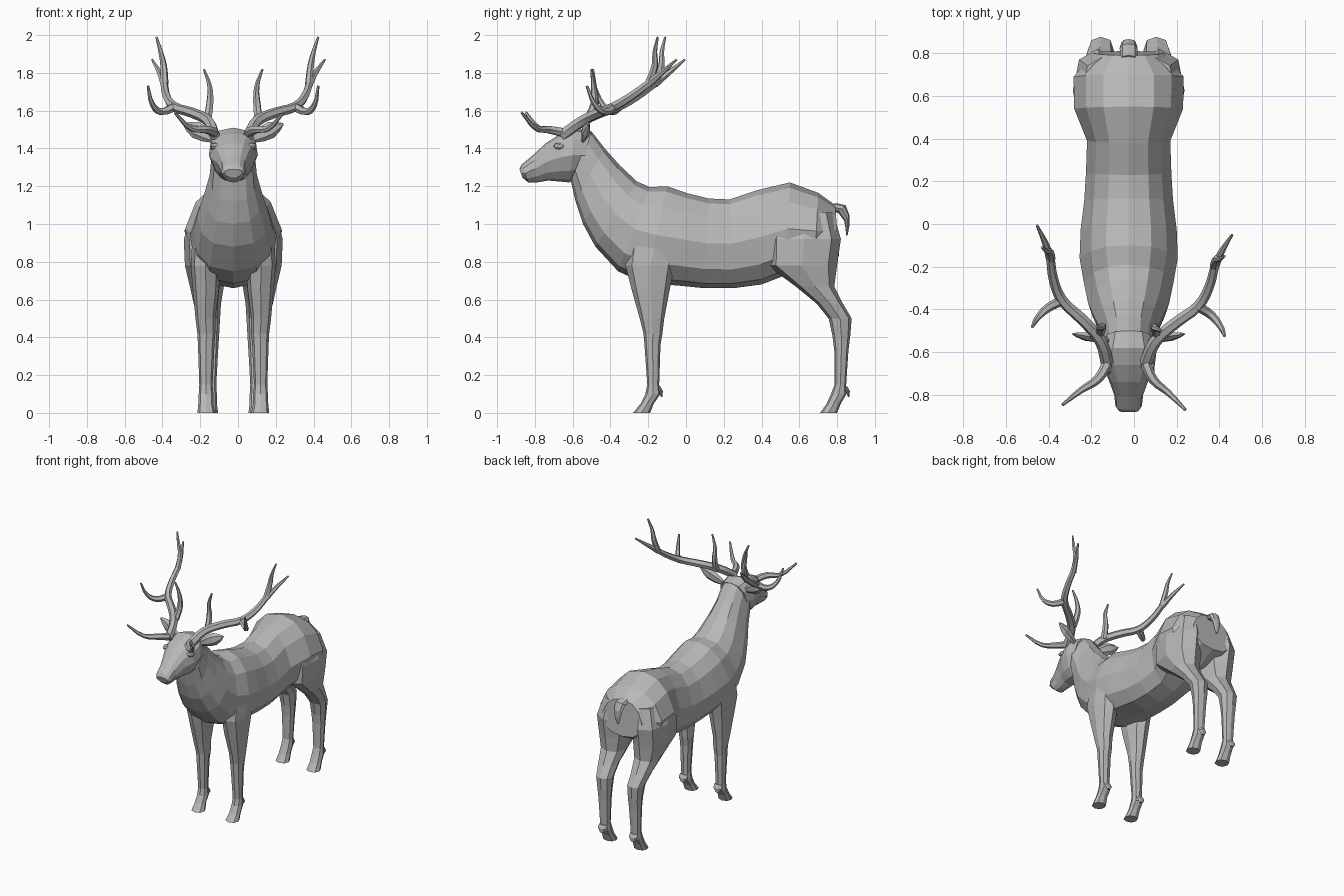
import bpy, bmesh
from math import sin, cos, pi, copysign, radians
from mathutils import Vector, Matrix

default_cube = bpy.data.objects.get("Cube")
if default_cube:
    bpy.data.objects.remove(default_cube, do_unlink=True)

CENTRE_X = -0.025  # the body stands slightly off the antlers' centre

grey = bpy.data.materials.new("plain grey")
grey.use_nodes = True
GREY = (0.48, 0.48, 0.48, 1)
grey.diffuse_color = GREY
grey.node_tree.nodes["Principled BSDF"].inputs["Base Color"].default_value = GREY


def add_object(name, data, x=CENTRE_X, mirrored=False):
    obj = bpy.data.objects.new(name, data)
    bpy.context.scene.collection.objects.link(obj)
    data.materials.append(grey)
    obj.location.x = x
    if mirrored:
        obj.modifiers.new("mirror", 'MIRROR')
    return obj


def loft(name, rings, mirrored=False):
    """Skin a list of closed rings and cap both ends."""
    bm = bmesh.new()
    loops = [[bm.verts.new(p) for p in ring] for ring in rings]
    count = len(loops[0])
    for a, b in zip(loops, loops[1:]):
        for i in range(count):
            j = (i + 1) % count
            bm.faces.new((a[i], a[j], b[j], b[i]))
    bm.faces.new(loops[0])
    bm.faces.new(loops[-1])
    bmesh.ops.recalc_face_normals(bm, faces=bm.faces)
    mesh = bpy.data.meshes.new(name)
    bm.to_mesh(mesh)
    bm.free()
    return add_object(name, mesh, mirrored=mirrored)


def rounded(sides, power):
    """Unit rounded-box outline as (across, along) pairs."""
    def soften(v):
        return copysign(abs(v) ** power, v) if abs(v) > 1e-6 else 0.0
    angles = [2 * pi * i / sides for i in range(sides)]
    return [(soften(cos(a)), soften(sin(a))) for a in angles]


def spine_ring(top_y, top_z, low_y, low_z, half_width, taper_top, taper_low):
    top, low = Vector((0, top_y, top_z)), Vector((0, low_y, low_z))
    middle, half = (top + low) / 2, (top - low) / 2
    ring = []
    for across, along in rounded(12, 0.8):
        taper = 1 - (taper_top * along if along > 0 else -taper_low * along)
        ring.append(middle + half * along + Vector((across * half_width * taper, 0, 0)))
    return ring


def leg_ring(z, front, back, inner, outer):
    return [Vector(((inner + outer) / 2 + u * (outer - inner) / 2,
                    (front + back) / 2 + v * (back - front) / 2, z))
            for u, v in rounded(8, 0.85)]


# Neck, trunk and rump: top y, top z, bottom y, bottom z, half width
trunk = [
    (-0.50, 1.49, -0.61, 1.23, 0.115), (-0.43, 1.40, -0.585, 1.12, 0.125),
    (-0.35, 1.31, -0.545, 1.0, 0.155), (-0.26, 1.225, -0.48, 0.88, 0.19),
    (-0.19, 1.195, -0.36, 0.75, 0.21), (-0.10, 1.20, -0.22, 0.685, 0.23),
    (0, 1.165, -0.05, 0.675, 0.225), (0.12, 1.135, 0.10, 0.66, 0.208),
    (0.23, 1.13, 0.25, 0.66, 0.20), (0.38, 1.18, 0.40, 0.68, 0.195),
    (0.55, 1.22, 0.53, 0.73, 0.255), (0.70, 1.165, 0.68, 0.76, 0.258),
    (0.79, 1.10, 0.81, 0.83, 0.165),
]
loft("body", [spine_ring(*r, 0.22, 0) for r in trunk])

# Head, from the nape to the nose
skull = [
    (-0.50, 1.49, -0.57, 1.24, 0.11), (-0.58, 1.51, -0.62, 1.22, 0.13),
    (-0.66, 1.48, -0.67, 1.225, 0.122), (-0.74, 1.43, -0.73, 1.23, 0.092),
    (-0.81, 1.365, -0.79, 1.22, 0.068), (-0.87, 1.315, -0.835, 1.22, 0.062),
    (-0.882, 1.29, -0.865, 1.245, 0.048),
]
loft("head", [spine_ring(*r, 0, 0.3) for r in skull])

# Legs: height, front y, back y, inner x, outer x
front_leg = [
    (0.95, -0.30, 0, 0.08, 0.215), (0.78, -0.32, -0.06, 0.07, 0.225),
    (0.66, -0.29, -0.085, 0.075, 0.215), (0.50, -0.245, -0.115, 0.095, 0.20),
    (0.42, -0.225, -0.125, 0.095, 0.19), (0.36, -0.22, -0.135, 0.10, 0.187),
    (0.15, -0.205, -0.142, 0.11, 0.18), (0.10, -0.215, -0.135, 0.105, 0.183),
    (0.05, -0.24, -0.17, 0.105, 0.185), (0, -0.28, -0.19, 0.095, 0.19),
]
hind_leg = [
    (1.06, 0.48, 0.78, 0.04, 0.215), (0.92, 0.43, 0.82, 0.03, 0.262),
    (0.78, 0.43, 0.80, 0.03, 0.256), (0.67, 0.58, 0.785, 0.05, 0.23),
    (0.58, 0.69, 0.83, 0.065, 0.21), (0.50, 0.755, 0.877, 0.07, 0.19),
    (0.41, 0.775, 0.87, 0.075, 0.18), (0.33, 0.785, 0.86, 0.08, 0.175),
    (0.15, 0.787, 0.848, 0.09, 0.167), (0.10, 0.767, 0.85, 0.087, 0.17),
    (0.05, 0.745, 0.82, 0.087, 0.172), (0, 0.71, 0.80, 0.08, 0.178),
]
loft("front_legs", [leg_ring(*r) for r in front_leg], mirrored=True)
loft("hind_legs", [leg_ring(*r) for r in hind_leg], mirrored=True)

# Dew claws behind each fetlock
for name, x, y in (("front_dew_claws", 0.145, -0.145), ("hind_dew_claws", 0.13, 0.845)):
    rings = []
    for z, shift, size in ((0.14, 0, 0.022), (0.115, 0.012, 0.024), (0.085, 0.016, 0.01)):
        rings.append([Vector((x + u * size * 1.4, y + shift + v * size / 2, z))
                      for u, v in rounded(6, 1)])
    loft(name, rings, mirrored=True)

# Ears: flattened leaves pointing outward and up
ear_base, ear_tip = Vector((0.10, -0.545, 1.45)), Vector((0.265, -0.515, 1.53))
ear_side = Vector((-0.4, 0, 0.9))
ear_rings = []
for t, width in ((0, 0.022), (0.3, 0.04), (0.6, 0.045), (0.85, 0.025), (1, 0.004)):
    centre = ear_base.lerp(ear_tip, t)
    ear_rings.append([centre + ear_side * width * u + Vector((0, v * width * 0.5, 0))
                      for u, v in rounded(6, 1)])
loft("ears", ear_rings, mirrored=True)

# Eyes set into the sides of the head
eye_rings = []
for x, size in ((0.08, 0.03), (0.116, 0.026), (0.122, 0.014)):
    eye_rings.append([Vector((x, -0.672 + u * size, 1.412 + v * size * 0.65))
                      for u, v in rounded(8, 1)])
loft("eyes", eye_rings, mirrored=True)

# Short drooping tail
tail_rings = []
for y, z, width, depth in ((0.77, 1.09, 0.04, 0.03), (0.825, 1.08, 0.042, 0.028),
                           (0.852, 1.03, 0.034, 0.02), (0.855, 0.98, 0.022, 0.014),
                           (0.852, 0.94, 0.008, 0.006)):
    tail_rings.append([Vector((u * width, y + v * depth * 0.7, z + v * depth * 0.7))
                       for u, v in rounded(8, 1)])
loft("tail", tail_rings)

# Antler branches: start radius, end radius, path
branches = [
    (0.03, 0.02, [(0.055, -0.655, 1.47), (0.10, -0.55, 1.545), (0.20, -0.46, 1.59),
                  (0.30, -0.385, 1.62), (0.35, -0.30, 1.67), (0.38, -0.19, 1.75)]),
    (0.021, 0.006, [(0.375, -0.20, 1.74), (0.385, -0.165, 1.84), (0.40, -0.165, 1.91),
                    (0.425, -0.15, 1.99)]),
    (0.021, 0.006, [(0.378, -0.20, 1.74), (0.41, -0.13, 1.80), (0.46, -0.05, 1.87)]),
    (0.024, 0.007, [(0.30, -0.385, 1.62), (0.365, -0.43, 1.595), (0.405, -0.48, 1.63),
                    (0.425, -0.525, 1.73)]),
    (0.024, 0.006, [(0.11, -0.52, 1.55), (0.10, -0.485, 1.64), (0.10, -0.49, 1.73),
                    (0.13, -0.50, 1.82)]),
    (0.026, 0.007, [(0.055, -0.655, 1.485), (0.09, -0.73, 1.50), (0.16, -0.79, 1.505),
                    (0.24, -0.87, 1.59)]),
]


def antler(name, place):
    curve = bpy.data.curves.new(name, 'CURVE')
    curve.dimensions = '3D'
    curve.bevel_depth = 1
    curve.bevel_resolution = 1
    curve.resolution_u = 3
    curve.use_fill_caps = True
    for start, end, path in branches:
        spline = curve.splines.new('BEZIER')
        spline.bezier_points.add(len(path) - 1)
        for i, (point, co) in enumerate(zip(spline.bezier_points, path)):
            point.co = place(Vector(co))
            point.handle_left_type = point.handle_right_type = 'AUTO'
            t = i / (len(path) - 1)
            point.radius = start + (end - start) * t ** 1.4
    obj = add_object(name, curve, x=0)
    bpy.ops.object.select_all(action='DESELECT')
    obj.select_set(True)
    bpy.context.view_layer.objects.active = obj
    bpy.ops.object.convert(target='MESH')
    bpy.ops.object.shade_smooth_by_angle(angle=radians(40))


# The right antler is a mirrored copy, turned slightly about its base
pivot = Vector((-0.13, -0.655, 0))
turn = Matrix.Rotation(-0.12, 3, 'Z')
antler("left_antler", lambda p: p)
antler("right_antler",
       lambda p: pivot + turn @ (Vector((-0.07 - p.x, p.y, p.z)) - pivot))
